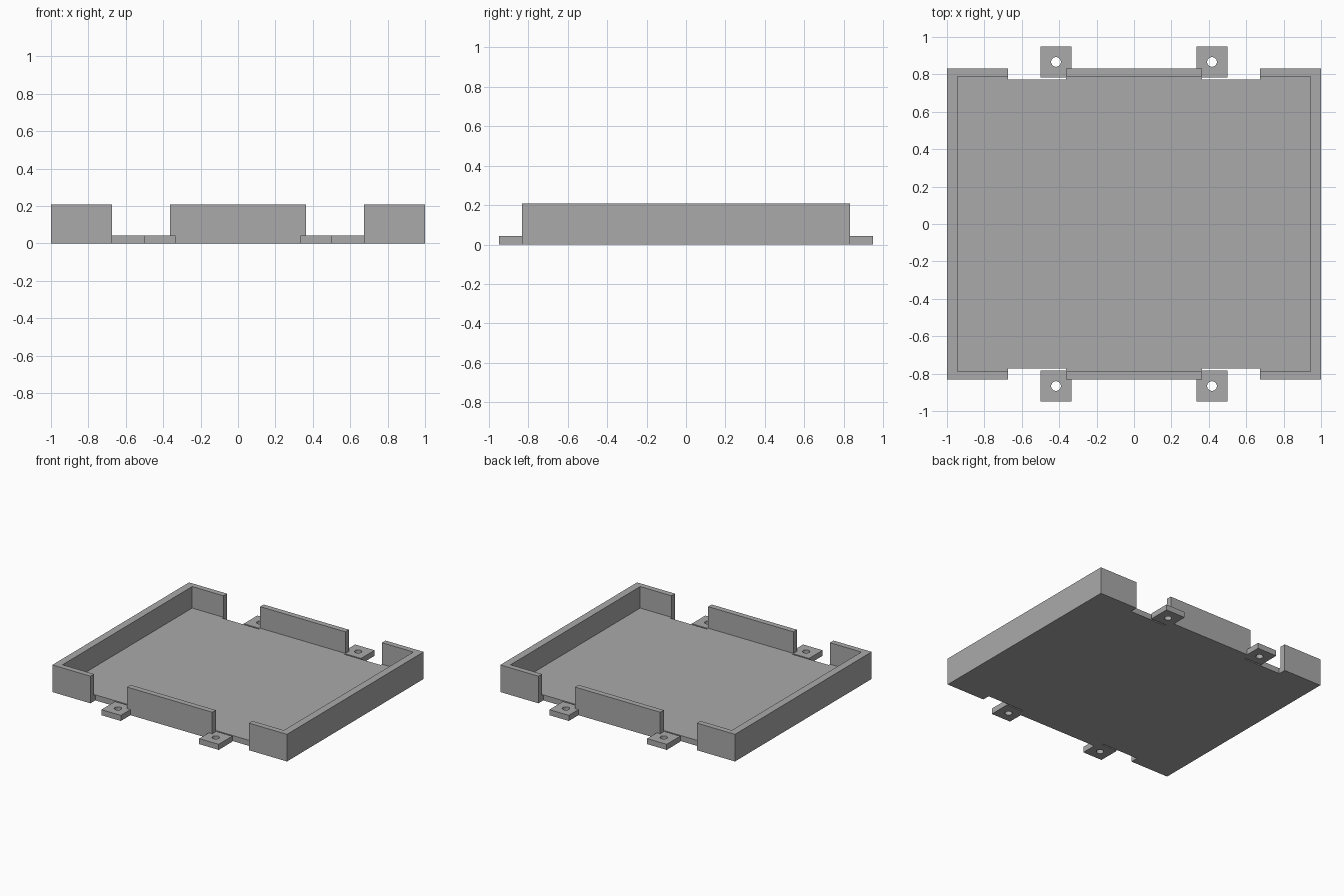
import bpy
from mathutils import Vector

if "Cube" in bpy.data.objects:
    bpy.data.objects.remove(bpy.data.objects["Cube"], do_unlink=True)

grey = bpy.data.materials.new("plain_grey")
grey.use_nodes = True
colour = (0.4, 0.4, 0.4, 1)
grey.diffuse_color = colour
grey.node_tree.nodes["Principled BSDF"].inputs["Base Color"].default_value = colour

HALF_X, HALF_Y, HEIGHT = 1.0, 0.832, 0.209
INNER_X, INNER_Y, FLOOR = 0.943, 0.789, 0.043
NOTCH_X, NOTCH_Y = (0.363, 0.675), 0.773
TAB_X, TAB_Y = (0.334, 0.5), (0.784, 0.949)
HOLE_RADIUS = 0.026


def box(name, low, high):
    """Box between two opposite corners."""
    low, high = Vector(low), Vector(high)
    bpy.ops.mesh.primitive_cube_add(size=1, location=(low + high) / 2)
    ob = bpy.context.object
    ob.name = name
    ob.scale = high - low
    bpy.ops.object.transform_apply(location=False, rotation=False, scale=True)
    ob.data.materials.append(grey)
    return ob


def cut(target, cutter):
    """Subtract the cutter from the target and discard it."""
    cutter.hide_render = True
    mod = target.modifiers.new("cut", "BOOLEAN")
    mod.operation, mod.solver, mod.object = "DIFFERENCE", "EXACT", cutter
    bpy.context.view_layer.objects.active = target
    bpy.ops.object.modifier_apply(modifier=mod.name)
    bpy.data.objects.remove(cutter, do_unlink=True)


def span(a, b, sign):
    return sorted((a * sign, b * sign))


# Open tray with a thin rim
tray = box("tray", (-HALF_X, -HALF_Y, 0), (HALF_X, HALF_Y, HEIGHT))
cut(tray, box("hollow", (-INNER_X, -INNER_Y, FLOOR), (INNER_X, INNER_Y, 1)))

for sx, side in ((1, "left"), (-1, "right")):
    for sy, end in ((-1, "front"), (1, "back")):
        # Notch through the rim and floor edge
        x0, x1 = span(*NOTCH_X, sx)
        y0, y1 = span(NOTCH_Y, 1, sy)
        cut(tray, box("notch", (x0, y0, -1), (x1, y1, 1)))

        # Mounting tab with a screw hole
        x0, x1 = span(*TAB_X, sx)
        y0, y1 = span(*TAB_Y, sy)
        tab = box(f"{end}_{side}_mounting_tab", (x0, y0, 0), (x1, y1, FLOOR))
        bpy.ops.mesh.primitive_cylinder_add(
            vertices=32, radius=HOLE_RADIUS, depth=1,
            location=((x0 + x1) / 2, (y0 + y1) / 2, 0))
        cut(tab, bpy.context.object)
